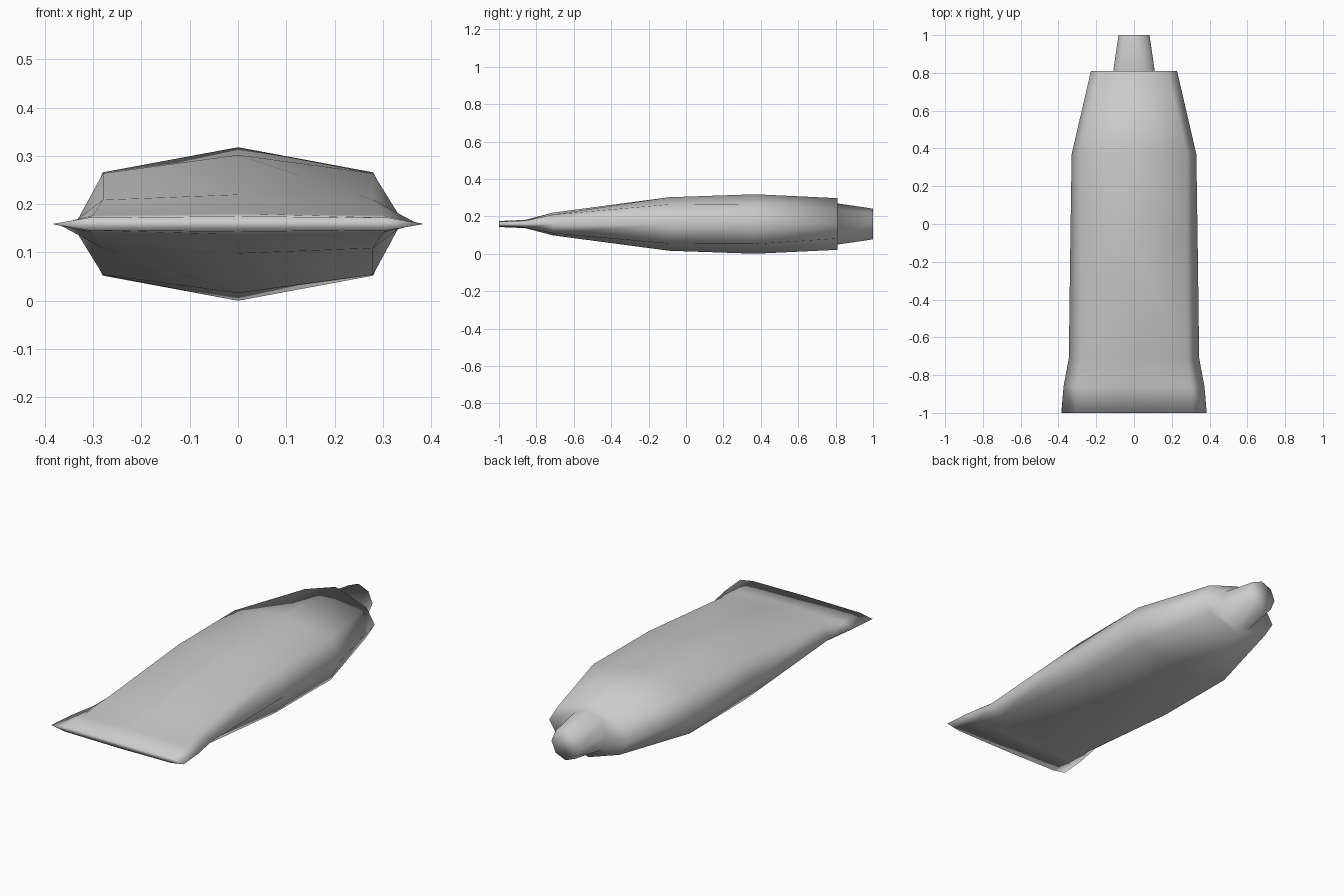
import bpy
import bmesh

cube = bpy.data.objects.get("Cube")
if cube:
    bpy.data.objects.remove(cube)

CENTRE_Z = 0.159

grey = bpy.data.materials.new("light_grey")
grey.use_nodes = True
grey.diffuse_color = (0.6, 0.6, 0.6, 1)
grey.node_tree.nodes["Principled BSDF"].inputs["Base Color"].default_value = (0.6, 0.6, 0.6, 1)

# Eight-sided sections: y, half width, shoulder x, shoulder height, ridge height
SECTIONS = [
    (-1.00, 0.385, 0.31, 0.013, 0.016),   # crimped end
    (-0.86, 0.373, 0.30, 0.018, 0.022),
    (-0.71, 0.345, 0.28, 0.050, 0.061),   # body
    (-0.09, 0.337, 0.28, 0.105, 0.143),
    (0.37, 0.330, 0.28, 0.107, 0.159),
    (0.81, 0.228, 0.18, 0.078, 0.138),    # shoulder
    (0.81, 0.110, 0.078, 0.078, 0.110),   # cap
    (1.00, 0.082, 0.058, 0.058, 0.082),
]


def add_ring(bm, y, half, sx, sz, ridge):
    outline = [(half, 0), (sx, sz), (0, ridge), (-sx, sz),
               (-half, 0), (-sx, -sz), (0, -ridge), (sx, -sz)]
    return [bm.verts.new((x, y, CENTRE_Z + z)) for x, z in outline]


# Tube lofted through its sections, closed at both ends
bm = bmesh.new()
rings = [add_ring(bm, *section) for section in SECTIONS]
for a, b in zip(rings, rings[1:]):
    for i in range(8):
        j = (i + 1) % 8
        bm.faces.new((a[i], a[j], b[j], b[i]))
bm.faces.new(rings[0])
bm.faces.new(rings[-1])
bmesh.ops.recalc_face_normals(bm, faces=bm.faces)
for face in bm.faces:
    face.smooth = True

mesh = bpy.data.meshes.new("squeeze_tube")
bm.to_mesh(mesh)
bm.free()
mesh.materials.append(grey)
tube = bpy.data.objects.new("squeeze_tube", mesh)
bpy.context.collection.objects.link(tube)
